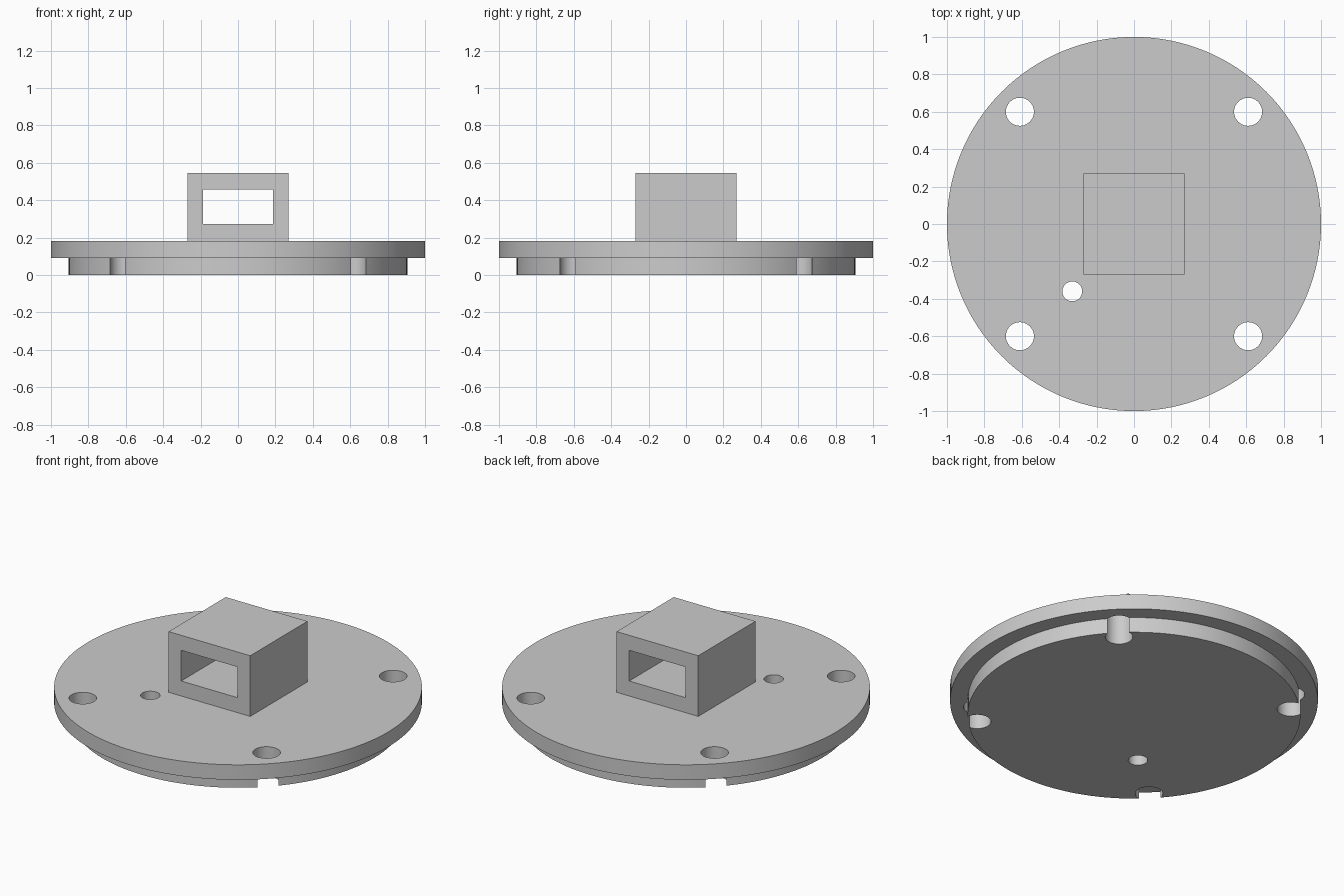
import bpy
import math

default_cube = bpy.data.objects.get("Cube")
if default_cube:
    bpy.data.objects.remove(default_cube, do_unlink=True)

PLATE_R, LIP_R = 1.0, 0.905
LIP_TOP, PLATE_TOP, BOX_TOP = 0.092, 0.182, 0.546
BOX_W = 0.542

grey = bpy.data.materials.new("plain_grey")
grey.use_nodes = True
colour = (0.6, 0.6, 0.6, 1)
grey.diffuse_color = colour
grey.node_tree.nodes["Principled BSDF"].inputs["Base Color"].default_value = colour


def cylinder(name, radius, z0, z1, x=0, y=0, sides=128):
    bpy.ops.mesh.primitive_cylinder_add(
        vertices=sides, radius=radius, depth=z1 - z0, location=(x, y, (z0 + z1) / 2))
    obj = bpy.context.object
    obj.name = name
    obj.data.materials.append(grey)
    return obj


def box(name, size, centre):
    bpy.ops.mesh.primitive_cube_add(size=1, location=centre)
    obj = bpy.context.object
    obj.name = name
    obj.scale = size
    bpy.ops.object.transform_apply(location=False, rotation=False, scale=True)
    obj.data.materials.append(grey)
    return obj


def combine(target, tool, operation):
    """Apply a boolean to target and discard the tool object."""
    mod = target.modifiers.new(operation.title(), "BOOLEAN")
    mod.operation = operation
    mod.solver = "EXACT"
    mod.object = tool
    bpy.context.view_layer.objects.active = target
    bpy.ops.object.modifier_apply(modifier=mod.name)
    bpy.data.objects.remove(tool, do_unlink=True)


# Round plate with a narrower locating lip underneath
flange = cylinder("flange_with_housing", PLATE_R, LIP_TOP, PLATE_TOP)
combine(flange, cylinder("lip", LIP_R, 0, LIP_TOP + 0.04), "UNION")

# Square housing, sunk slightly into the plate so the two fuse
low = PLATE_TOP - 0.04
housing = box("housing", (BOX_W, BOX_W, BOX_TOP - low), (0, 0, (BOX_TOP + low) / 2))
combine(flange, housing, "UNION")

# Rectangular slot through the housing from front to back
combine(flange, box("slot", (0.374, 1, 0.184), (0, 0, 0.364)), "DIFFERENCE")

# Four screw holes that also notch the lip edge
for x in (-0.61, 0.61):
    for y in (-0.6, 0.6):
        combine(flange, cylinder("screw_hole", 0.075, -0.1, 0.3, x, y, 48), "DIFFERENCE")

# Small cable hole beside the housing
combine(flange, cylinder("cable_hole", 0.053, -0.1, 0.3, -0.33, -0.36, 48), "DIFFERENCE")

# Smooth round walls, crisp edges
bpy.ops.object.select_all(action="DESELECT")
flange.select_set(True)
bpy.context.view_layer.objects.active = flange
bpy.ops.object.shade_smooth_by_angle(angle=math.radians(30))
bpy.ops.object.transform_apply(location=True, rotation=False, scale=False)
